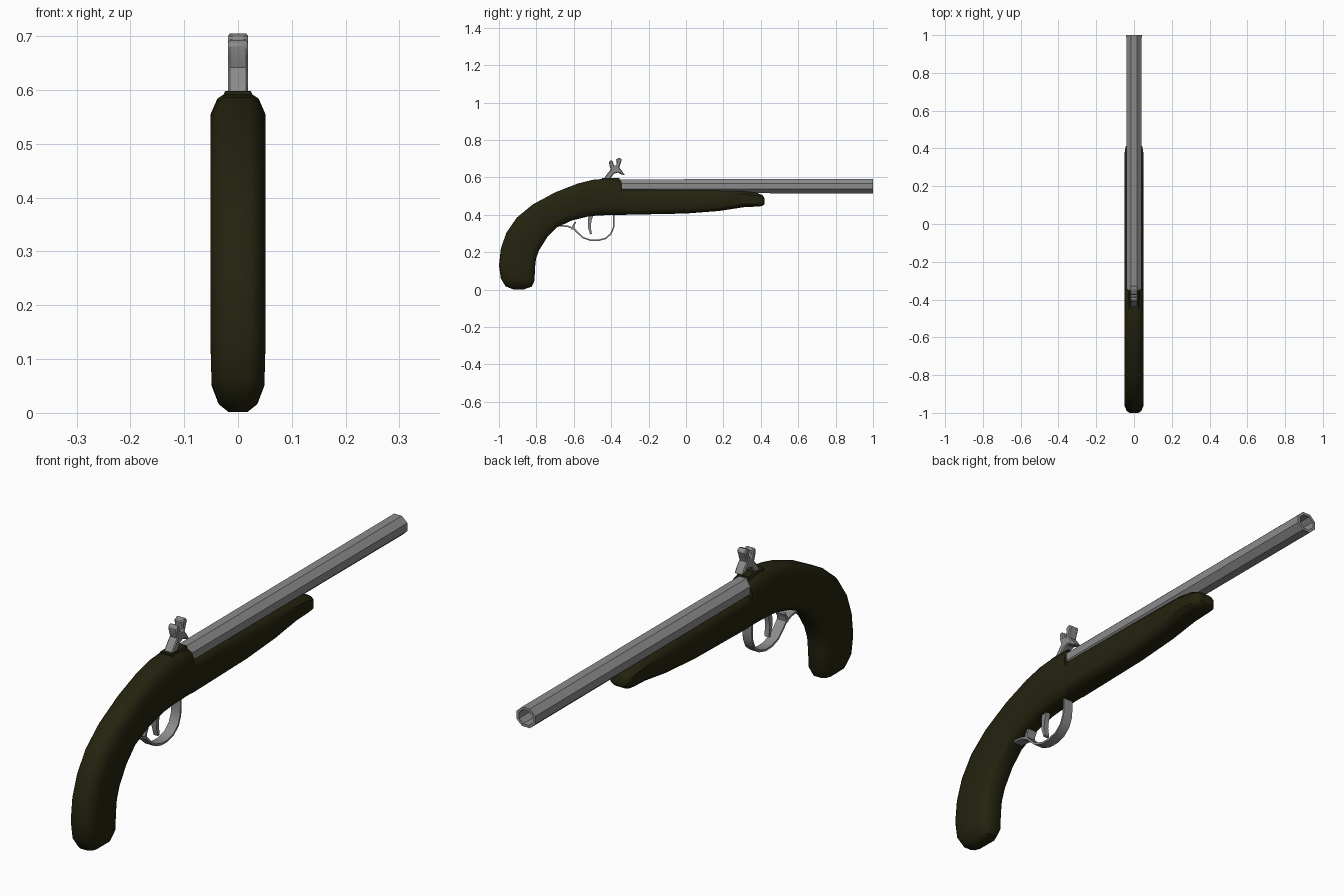
import bpy, bmesh, math
from mathutils import Vector

if "Cube" in bpy.data.objects:
    bpy.data.objects.remove(bpy.data.objects["Cube"])


def material(name, rgb):
    m = bpy.data.materials.new(name)
    m.diffuse_color = (*rgb, 1)
    m.use_nodes = True
    m.node_tree.nodes["Principled BSDF"].inputs["Base Color"].default_value = m.diffuse_color
    return m


WOOD = material("dark olive wood", (0.018, 0.017, 0.005))
STEEL = material("grey steel", (0.26, 0.26, 0.26))


def finish(bm, name, mat, smooth=None):
    bmesh.ops.recalc_face_normals(bm, faces=bm.faces)
    me = bpy.data.meshes.new(name)
    bm.to_mesh(me)
    bm.free()
    me.materials.append(mat)
    ob = bpy.data.objects.new(name, me)
    bpy.context.collection.objects.link(ob)
    if smooth:
        bpy.ops.object.select_all(action='DESELECT')
        ob.select_set(True)
        bpy.context.view_layer.objects.active = ob
        bpy.ops.object.shade_smooth_by_angle(angle=math.radians(smooth))
    return ob


def loft(bm, rings, close=False):
    rows = [[bm.verts.new(p) for p in r] for r in rings]
    n = len(rows[0])
    pairs = list(zip(rows, rows[1:])) + ([(rows[-1], rows[0])] if close else [])
    for a, b in pairs:
        for i in range(n):
            j = (i + 1) % n
            bm.faces.new((a[i], a[j], b[j], b[i]))
    if not close:
        bm.faces.new(rows[0])
        bm.faces.new(rows[-1])


def plate(name, outline, hw, bevel=0.0):
    """Side outline (y, z) extruded to a width of 2 * hw."""
    bm = bmesh.new()
    loft(bm, [[(x, y, z) for y, z in outline] for x in (-hw, hw)])
    ob = finish(bm, name, STEEL, 35)
    if bevel:
        mod = ob.modifiers.new("bevel", 'BEVEL')
        mod.width = bevel
        mod.segments = 1
        mod.limit_method = 'ANGLE'
        mod.angle_limit = math.radians(60)
    return ob


def strap(name, path, thick, hw):
    """Bent strip following a side path; thick is one value or one per point."""
    pts = [Vector(p) for p in path]
    if not isinstance(thick, (list, tuple)):
        thick = [thick] * len(pts)
    left, right = [], []
    for i, p in enumerate(pts):
        d = (pts[min(i + 1, len(pts) - 1)] - pts[max(i - 1, 0)]).normalized()
        n = Vector((-d.y, d.x)) * thick[i] / 2
        left.append(p + n)
        right.append(p - n)
    bm = bmesh.new()
    rings = [[(-hw, *l), (hw, *l), (hw, *r), (-hw, *r)] for l, r in zip(left, right)]
    loft(bm, rings)
    return finish(bm, name, STEEL, 40)


# stock: back/top point, front/bottom point, half width at each station
stations = [
    (-.925, .002, -.865, .002, .018),
    (-.965, .018, -.825, .016, .036),
    (-.990, .06, -.810, .048, .049),
    (-1.00, .13, -.807, .12, .051),
    (-.990, .22, -.802, .165, .051),
    (-.960, .305, -.785, .212, .051),
    (-.905, .385, -.742, .280, .051),
    (-.820, .455, -.690, .333, .051),
    (-.700, .520, -.610, .370, .051),
    (-.580, .567, -.520, .392, .051),
    (-.500, .587, -.465, .397, .051),
    (-.420, .594, -.400, .399, .051),
    (-.355, .588, -.355, .400, .051),
    (-.343, .580, -.343, .400, .050),
    (-.342, .538, -.340, .400, .050),
    (0.00, .535, 0.00, .407, .050),
    (.180, .532, .180, .421, .050),
    (.310, .528, .310, .441, .050),
    (.380, .517, .380, .444, .049),
    (.410, .505, .408, .447, .044),
    (.421, .485, .421, .458, .030),
]
half = [(.45, 0), (.75, .05), (1, .2), (1, .8), (.75, .95), (.45, 1)]
section = half + [(-x, v) for x, v in reversed(half)]
bm = bmesh.new()
loft(bm, [[(u * w, fy + (by - fy) * v, fz + (bz - fz) * v) for u, v in section]
          for by, bz, fy, fz, w in stations])
finish(bm, "stock", WOOD, 40)


# barrel: hollow octagonal tube
def octagon(y, apothem):
    r = apothem / math.cos(math.pi / 8)
    return [(1.08 * r * math.cos(a), y, .553 + r * math.sin(a))
            for a in (math.pi / 8 + k * math.pi / 4 for k in range(8))]


bm = bmesh.new()
loft(bm, [octagon(-.36, .037), octagon(1, .038), octagon(1, .028), octagon(.6, .028)])
finish(bm, "barrel", STEEL)

# trigger guard with its finger spur
strap("trigger_guard", [
    (-.385, .405), (-.385, .36), (-.388, .33), (-.402, .298), (-.43, .274),
    (-.47, .263), (-.51, .264), (-.55, .278), (-.58, .305), (-.60, .326),
    (-.63, .338), (-.69, .345)], .008, .02)
strap("guard_spur", [(-.605, .322), (-.602, .342), (-.59, .362)],
      [.016, .010, .008], .02)

# trigger
strap("trigger", [(-.505, .41), (-.515, .37), (-.517, .335), (-.508, .297)],
      [.026, .020, .016, .010], .010)

# hammer: body, rear prong, jaw and front arm in one outline
plate("hammer", [
    (-.445, .585), (-.425, .615), (-.402, .642), (-.409, .662), (-.412, .685),
    (-.400, .694), (-.390, .685), (-.387, .665), (-.373, .662), (-.371, .682),
    (-.375, .698), (-.355, .705), (-.342, .695), (-.350, .675), (-.357, .653),
    (-.343, .636), (-.326, .611), (-.345, .616), (-.365, .626), (-.385, .620),
    (-.400, .602), (-.410, .585)], .019, .004)

# raised breech pad under the hammer
bm = bmesh.new()
loft(bm, [[(x * w, y, z) for x, y in ((-1, -.45), (1, -.45), (1, -.355), (-1, -.355))]
          for z, w in ((.575, .034), (.598, .024))])
finish(bm, "breech_pad", WOOD)
